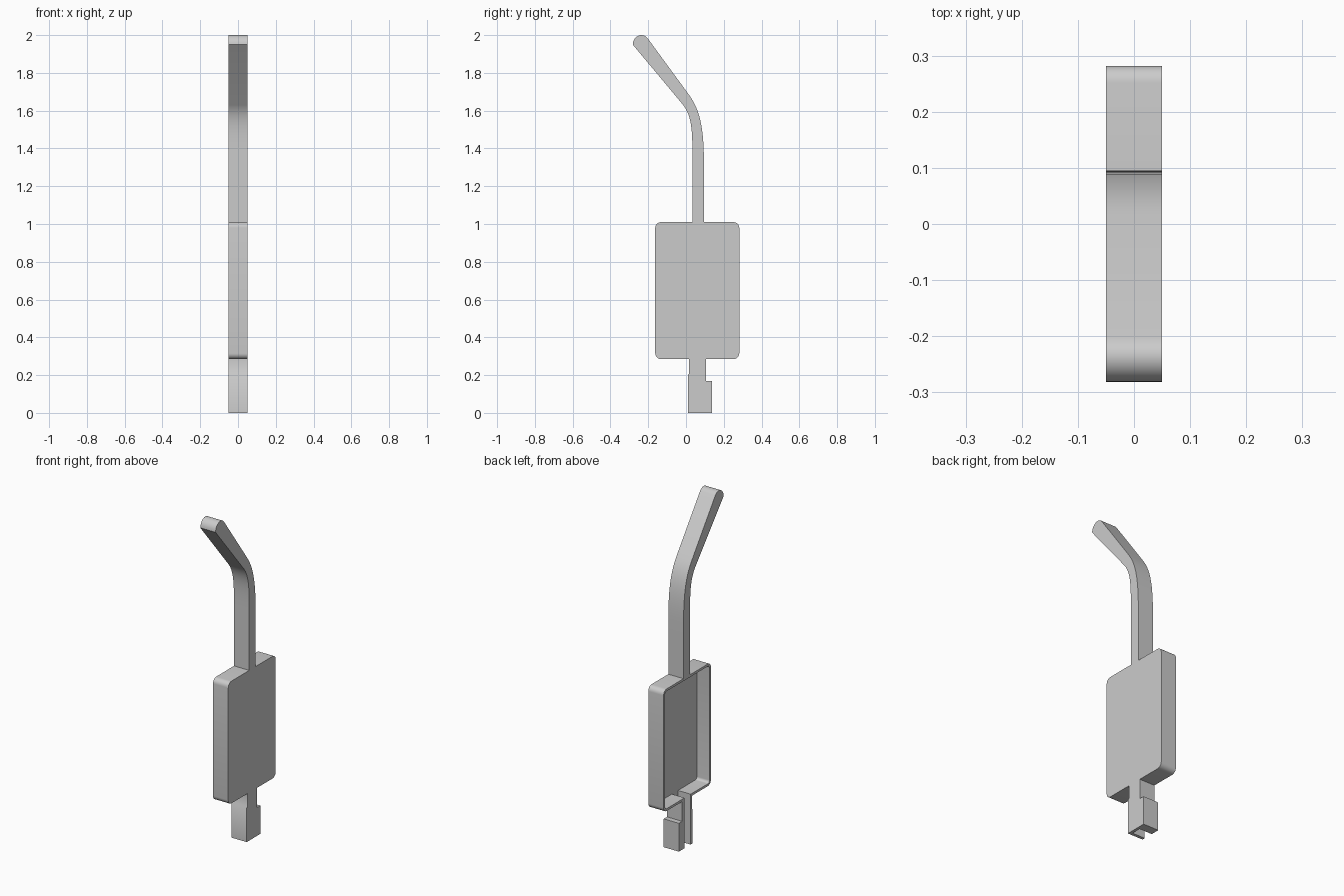
import bpy, bmesh, math

cube = bpy.data.objects.get("Cube")
if cube:
    bpy.data.objects.remove(cube, do_unlink=True)

grey = bpy.data.materials.new("plain grey")
grey.use_nodes = True
tone = (0.6, 0.6, 0.6, 1)
grey.diffuse_color = tone
grey.node_tree.nodes["Principled BSDF"].inputs["Base Color"].default_value = tone


def prism(name, outline, x0, x1):
    """Extrude a (y, z) outline from x0 to x1."""
    bm = bmesh.new()
    face = bm.faces.new([bm.verts.new((x0, y, z)) for y, z in outline])
    ext = bmesh.ops.extrude_face_region(bm, geom=[face])
    moved = [v for v in ext["geom"] if isinstance(v, bmesh.types.BMVert)]
    bmesh.ops.translate(bm, verts=moved, vec=(x1 - x0, 0, 0))
    bmesh.ops.recalc_face_normals(bm, faces=bm.faces)
    caps = [f for f in bm.faces if len(f.verts) > 4]
    bmesh.ops.triangulate(bm, faces=caps)
    mesh = bpy.data.meshes.new(name)
    bm.to_mesh(mesh)
    bm.free()
    mesh.materials.append(grey)
    obj = bpy.data.objects.new(name, mesh)
    bpy.context.collection.objects.link(obj)
    bpy.ops.object.select_all(action='DESELECT')
    obj.select_set(True)
    bpy.context.view_layer.objects.active = obj
    bpy.ops.object.shade_smooth_by_angle(angle=math.radians(35))
    return obj


def rounded(y0, y1, z0, z1, r, steps=6):
    """Rounded rectangle, clockwise from its bottom left corner."""
    pts = []
    corners = [(y0 + r, z0 + r, 270), (y0 + r, z1 - r, 180),
               (y1 - r, z1 - r, 90), (y1 - r, z0 + r, 0)]
    for cy, cz, start in corners:
        for i in range(steps + 1):
            a = math.radians(start - 90 * i / steps)
            pts.append((cy + r * math.cos(a), cz + r * math.sin(a)))
    return pts


def bezier(p0, p1, p2, p3, n=14):
    pts = []
    for i in range(n + 1):
        t = i / n
        k = ((1 - t) ** 3, 3 * t * (1 - t) ** 2, 3 * t * t * (1 - t), t ** 3)
        pts.append(tuple(sum(w * p[a] for w, p in zip(k, (p0, p1, p2, p3)))
                         for a in (0, 1)))
    return pts


HALF, FLOOR, WALL = 0.05, 0.033, 0.014
Y0, Y1, Z0, Z1, R = -0.163, 0.282, 0.285, 1.01, 0.03

# Outer silhouette of the tray with its stem and side lug
outer = ([(0.01, 0), (0.01, 0.2), (0.017, 0.21), (0.017, Z0)]
         + rounded(Y0, Y1, Z0, Z1, R)
         + [(0.107, Z0), (0.107, 0.168), (0.138, 0.168), (0.138, 0)])
# Inner edge of the wall, open at the foot of the stem
inner = ([(0.028, 0), (0.028, Z0 + WALL)]
         + rounded(Y0 + WALL, Y1 - WALL, Z0 + WALL, Z1 - WALL, R - WALL)
         + [(0.085, Z0 + WALL), (0.085, 0)])

prism("tray_floor", outer, FLOOR, HALF)
prism("tray_wall", outer + inner[::-1], -HALF, FLOOR)

# Bent arm with a rounded tip
front_edge = bezier((0.034, 1.36), (0.034, 1.5), (0.03, 1.57), (-0.015, 1.63))
back_edge = bezier((0.015, 1.685), (0.07, 1.61), (0.095, 1.52), (0.095, 1.32))
tip = bezier((-0.282, 1.95), (-0.281, 1.995), (-0.23, 2.018), (-0.203, 1.983), 10)
arm = ([(0.034, Z1 - 0.005)] + front_edge + [(-0.277, 1.944)] + tip
       + back_edge + [(0.095, Z1 - 0.005)])
prism("bent_arm", arm, -HALF, HALF)
